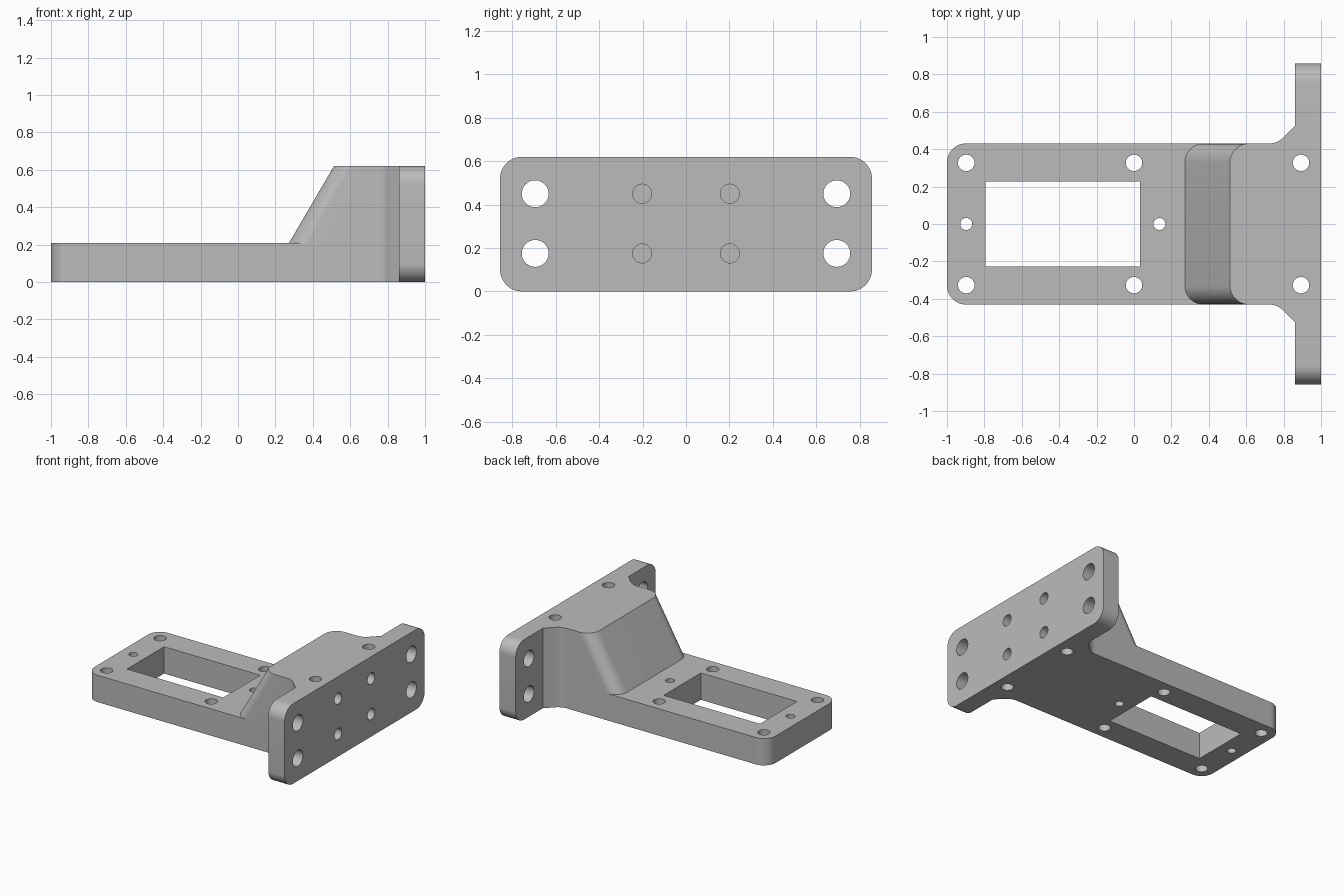
import bpy, bmesh, math
from mathutils import Vector

if "Cube" in bpy.data.objects:
    bpy.data.objects.remove(bpy.data.objects["Cube"], do_unlink=True)

grey = bpy.data.materials.new("plain grey")
grey.use_nodes = True
colour = (0.5, 0.5, 0.5, 1)
grey.diffuse_color = colour
grey.node_tree.nodes["Principled BSDF"].inputs["Base Color"].default_value = colour

W, STEP, TOP = 0.43, 0.208, 0.62      # half width, base thickness, full height
PLATE_X, R = 0.86, 0.1                # back of end plate, corner radius


def arc(cx, cy, r, start, end, n=12):
    return [(cx + r * math.cos(math.radians(start + (end - start) * i / n)),
             cy + r * math.sin(math.radians(start + (end - start) * i / n))) for i in range(n + 1)]


def loft(name, bottom, top):
    """Solid between two matching loops of 3D points."""
    bm = bmesh.new()
    a = [bm.verts.new(p) for p in bottom]
    b = [bm.verts.new(p) for p in top]
    bm.faces.new(a)
    bm.faces.new(b)
    for i in range(len(a)):
        j = (i + 1) % len(a)
        bm.faces.new((a[i], a[j], b[j], b[i]))
    bmesh.ops.recalc_face_normals(bm, faces=bm.faces)
    mesh = bpy.data.meshes.new(name)
    bm.to_mesh(mesh)
    bm.free()
    mesh.materials.append(grey)
    obj = bpy.data.objects.new(name, mesh)
    bpy.context.collection.objects.link(obj)
    return obj


def body_outline(front):
    """Rounded front end, straight sides, flared where it meets the end plate."""
    half = arc(front + R, W - R, R, 180, 90)
    half += arc(0.72, W + 0.11, 0.11, 270, 315, 8)
    half += [(PLATE_X, 0.525), (0.93, 0.525)]
    return half + [(x, -y) for x, y in reversed(half)]


def combine(target, tool, operation):
    mod = target.modifiers.new(operation.title(), "BOOLEAN")
    mod.operation, mod.solver, mod.object = operation, "EXACT", tool
    bpy.context.view_layer.objects.active = target
    bpy.ops.object.modifier_apply(modifier=mod.name)
    bpy.data.objects.remove(tool, do_unlink=True)


# Flat base and sloped riser
def at(points, z):
    return [(x, y, z) for x, y in points]


bracket = loft("servo_bracket", at(body_outline(-1), 0), at(body_outline(-1), STEP))
bracket.name = "mounting_bracket"
riser = loft("riser", at(body_outline(0.272), STEP), at(body_outline(0.513), TOP))
combine(bracket, riser, "UNION")

# End plate with rounded corners
Y = 0.857
profile = (arc(Y - R, TOP - R, R, 0, 90) + arc(R - Y, TOP - R, R, 90, 180)
           + arc(R - Y, R, R, 180, 270) + arc(Y - R, R, R, 270, 360))
plate = loft("end_plate", [(PLATE_X, y, z) for y, z in profile], [(1, y, z) for y, z in profile])
combine(bracket, plate, "UNION")

# Rectangular window
window = [(-0.793, -0.227), (0.032, -0.227), (0.032, 0.227), (-0.793, 0.227)]
combine(bracket, loft("window_cutter", at(window, -0.1), at(window, 0.4)), "DIFFERENCE")


def drill(centre, axis, radius, depth):
    start, along = Vector(centre), Vector(axis)
    u = along.orthogonal().normalized()
    v = along.cross(u)
    ring = [start + u * x + v * y for x, y in arc(0, 0, radius, 0, 360, 32)[:-1]]
    combine(bracket, loft("drill_cutter", ring, [p + along * depth for p in ring]), "DIFFERENCE")


# Vertical through holes
for x in (-0.897, 0, 0.893):
    for y in (-0.327, 0.327):
        drill((x, y, -0.1), (0, 0, 1), 0.044, 1)
for x in (-0.897, 0.136):
    drill((x, 0, -0.1), (0, 0, 1), 0.032, 1)

# End plate holes: outer ones through, inner ones blind
for z in (0.175, 0.45):
    for side in (-1, 1):
        drill((1.1, side * 0.695, z), (-1, 0, 0), 0.062, 0.4)
        drill((1.1, side * 0.202, z), (-1, 0, 0), 0.044, 0.4)

bpy.ops.object.select_all(action="DESELECT")
bracket.select_set(True)
bpy.context.view_layer.objects.active = bracket
bpy.ops.object.shade_smooth_by_angle(angle=math.radians(25))
